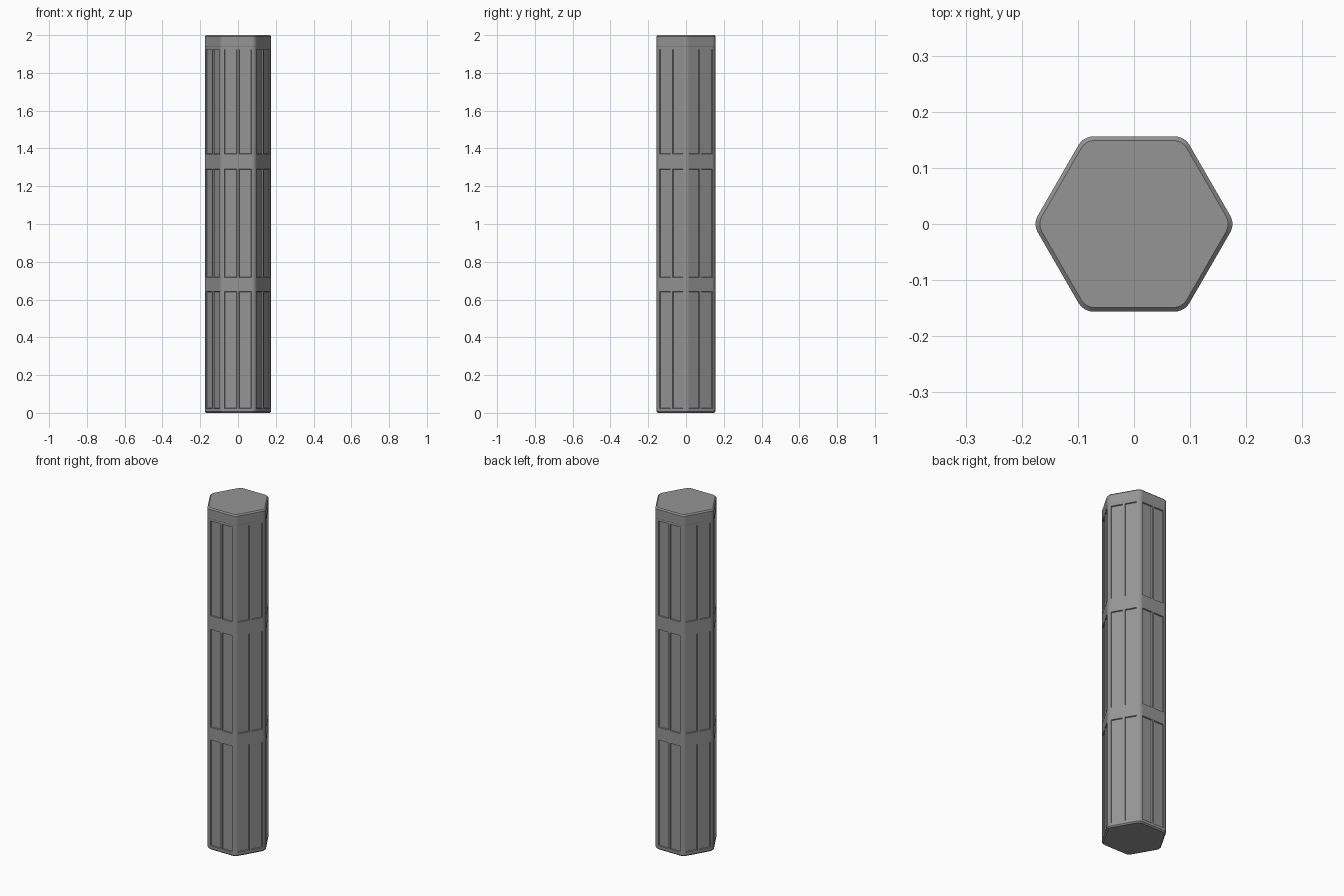
import bpy, bmesh, math
from mathutils import Vector, Matrix

if "Cube" in bpy.data.objects:
    bpy.data.objects.remove(bpy.data.objects["Cube"])

APOTHEM, RADIUS = 0.155, 0.03           # hexagon half width, corner rounding
FLAT = (APOTHEM - RADIUS) * math.tan(math.radians(30))
ARC = 6                                 # segments per rounded corner
CUTS = [-FLAT, -0.071, -0.006, 0.006, 0.071]
# height and surface offset of every horizontal loop
LEVELS = [(0, -0.006), (0.007, 0), (0.023, 0), (0.643, 0), (0.717, 0),
          (1.29, 0), (1.37, 0), (1.925, 0), (1.938, 0), (1.94, 0.001),
          (1.993, 0.001), (2.0, -0.006)]
PANEL_ROWS = (2, 4, 6)


def outline():
    """Rounded hexagon, six flat sides each with panel cuts."""
    pts = []
    for side in range(6):
        rot = Matrix.Rotation(math.radians(60 * side), 2)
        pts += [rot @ Vector((x, -APOTHEM)) for x in CUTS]
        centre = Vector((FLAT, RADIUS - APOTHEM))
        for i in range(ARC):
            a = math.radians(-90 + 60 * i / ARC)
            pts.append(rot @ (centre + RADIUS * Vector((math.cos(a), math.sin(a)))))
    return pts


bm = bmesh.new()
profile = outline()
n, per_side = len(profile), len(CUTS) + ARC

# Column walls and end caps
rings = []
for z, offset in LEVELS:
    s = 1 + offset / APOTHEM
    rings.append([bm.verts.new((p.x * s, p.y * s, z)) for p in profile])
panels = []
for row in range(len(rings) - 1):
    low, high = rings[row], rings[row + 1]
    for i in range(n):
        j = (i + 1) % n
        face = bm.faces.new((low[i], low[j], high[j], high[i]))
        if row in PANEL_ROWS and i % per_side in (1, 3):
            panels.append(face)
bm.faces.new(list(reversed(rings[0])))
bm.faces.new(rings[-1])
bm.normal_update()

# Recessed panels, two per side in three tiers
bmesh.ops.inset_individual(bm, faces=panels, thickness=0.003, depth=-0.006)

mesh = bpy.data.meshes.new("hexagonal_column")
bm.to_mesh(mesh)
bm.free()
column = bpy.data.objects.new("hexagonal_column", mesh)
bpy.context.collection.objects.link(column)

stone = bpy.data.materials.new("mid grey")
stone.diffuse_color = (0.3, 0.3, 0.3, 1)
stone.use_nodes = True
stone.node_tree.nodes["Principled BSDF"].inputs["Base Color"].default_value = stone.diffuse_color
mesh.materials.append(stone)

bpy.context.view_layer.objects.active = column
column.select_set(True)
bpy.ops.object.shade_smooth_by_angle(angle=math.radians(25))
